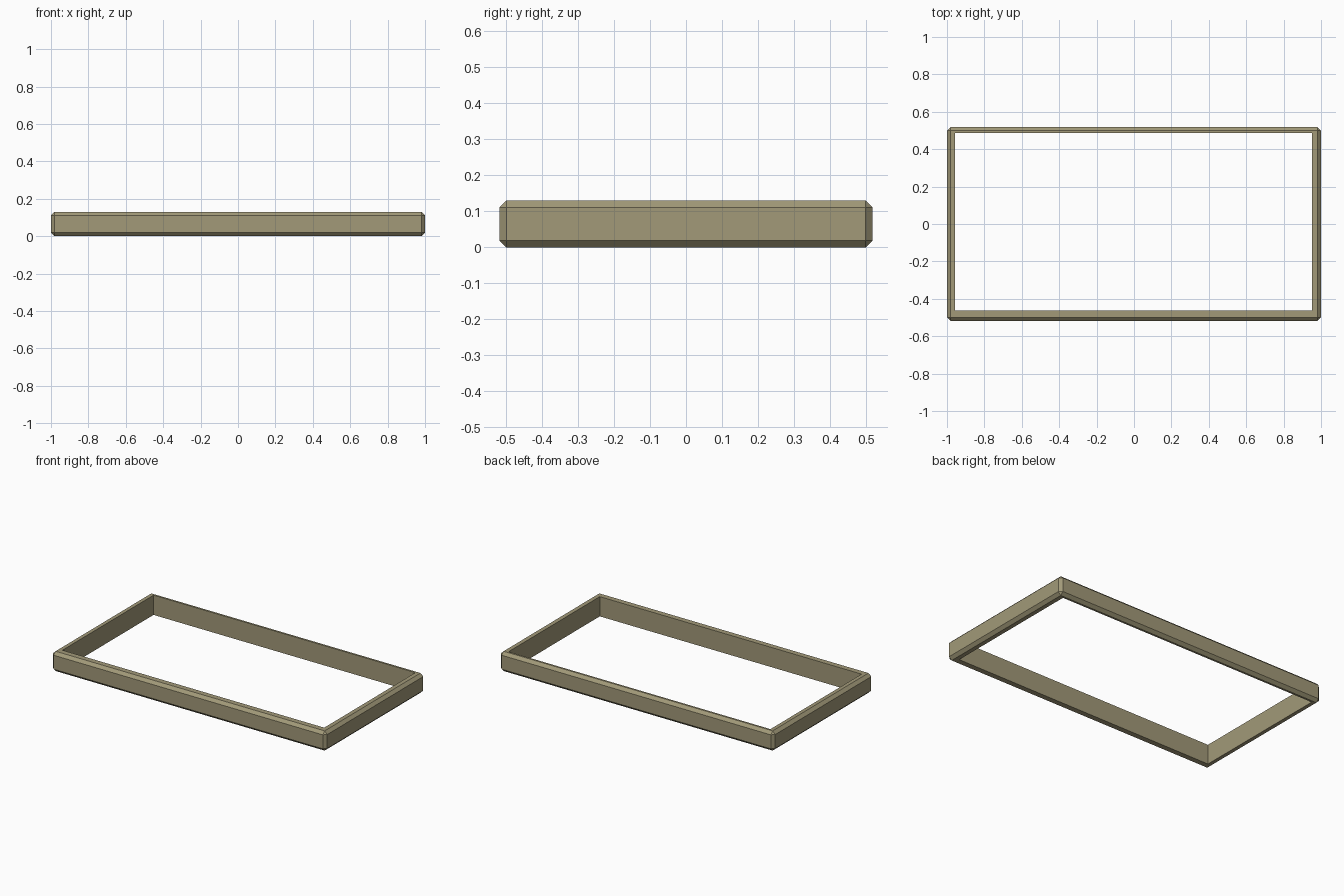
import bpy

if "Cube" in bpy.data.objects:
    bpy.data.objects.remove(bpy.data.objects["Cube"])

W, D, H = 2.0, 1.036, 0.13          # outer size
X0, X1, Y0, Y1 = -0.956, 0.953, -0.463, 0.486   # opening


def box(name, lo, hi):
    size = [b - a for a, b in zip(lo, hi)]
    mid = [(a + b) / 2 for a, b in zip(lo, hi)]
    bpy.ops.mesh.primitive_cube_add(size=1, location=mid)
    ob = bpy.context.object
    ob.name = name
    ob.scale = size
    bpy.ops.object.transform_apply(location=True, rotation=False, scale=True)
    return ob


# Outer block with chamfered edges
frame = box("rectangular_frame", (-W / 2, -D / 2, 0), (W / 2, D / 2, H))
bevel = frame.modifiers.new("chamfer", 'BEVEL')
bevel.width = 0.019
bevel.segments = 1
bevel.limit_method = 'NONE'

# Through opening, slightly offset toward the back
cutter = box("opening_cutter", (X0, Y0, -0.1), (X1, Y1, H + 0.1))
cutter.hide_render = True
cutter.display_type = 'WIRE'
cut = frame.modifiers.new("opening", 'BOOLEAN')
cut.operation = 'DIFFERENCE'
cut.solver = 'EXACT'
cut.object = cutter

# Apply modifiers and discard the cutter
bpy.ops.object.select_all(action='DESELECT')
frame.select_set(True)
bpy.context.view_layer.objects.active = frame
for m in ("chamfer", "opening"):
    bpy.ops.object.modifier_apply(modifier=m)
bpy.data.objects.remove(cutter)

# Olive tan colour
mat = bpy.data.materials.new("olive_tan")
mat.diffuse_color = (0.36, 0.32, 0.19, 1)
mat.use_nodes = True
mat.node_tree.nodes["Principled BSDF"].inputs["Base Color"].default_value = mat.diffuse_color
frame.data.materials.clear()
frame.data.materials.append(mat)
